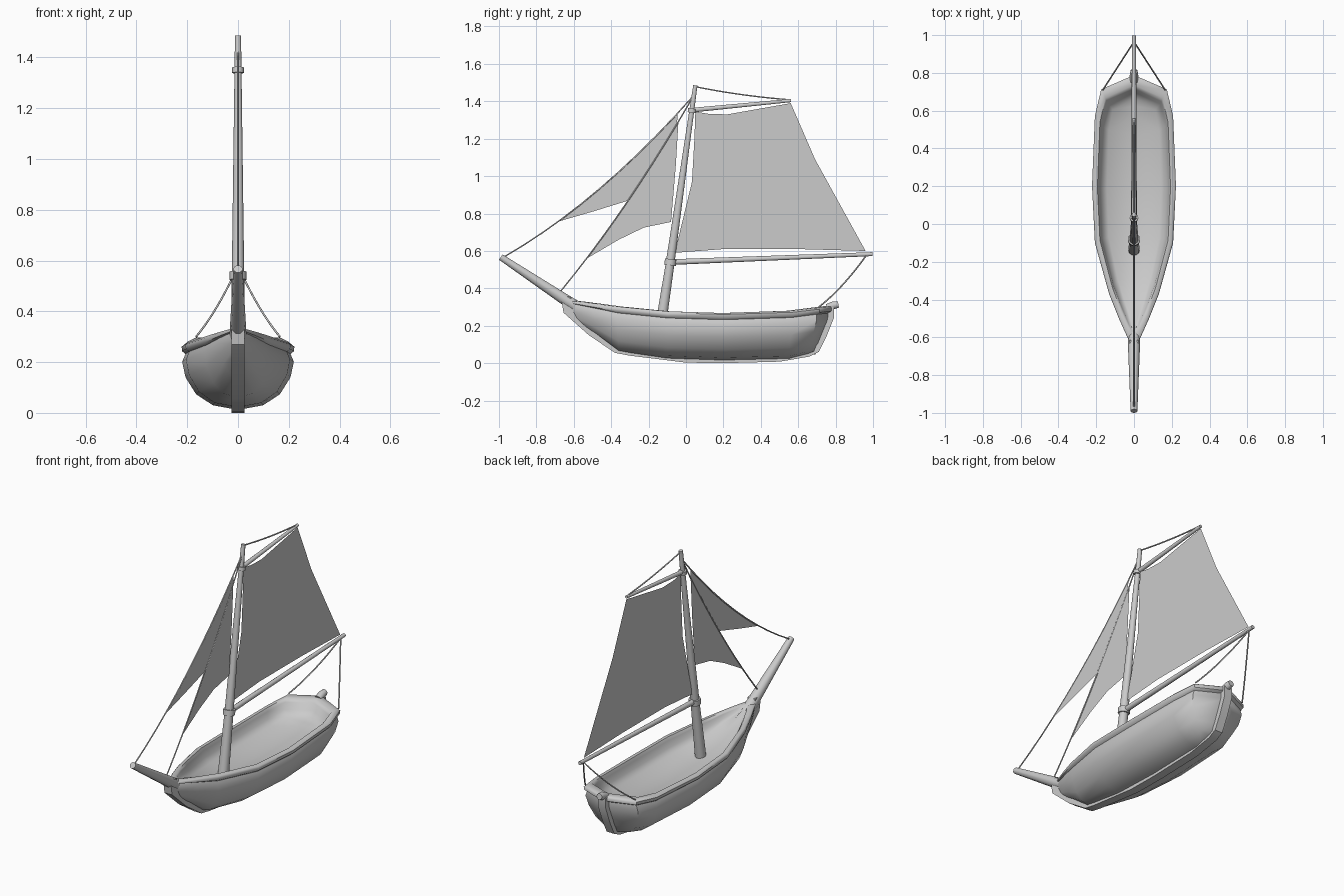
import bpy, bmesh
from mathutils import Vector

if "Cube" in bpy.data.objects:
    bpy.data.objects.remove(bpy.data.objects["Cube"])


def finish(name, bm, smooth=None):
    mesh = bpy.data.meshes.new(name)
    bm.to_mesh(mesh)
    bm.free()
    ob = bpy.data.objects.new(name, mesh)
    bpy.context.collection.objects.link(ob)
    if smooth:
        bpy.ops.object.select_all(action='DESELECT')
        bpy.context.view_layer.objects.active = ob
        ob.select_set(True)
        bpy.ops.object.shade_smooth_by_angle(angle=smooth)
    return ob


def tube(name, pts, radii, res=3):
    """Round spar or rope along points; radii gives one radius per point."""
    cu = bpy.data.curves.new(name, 'CURVE')
    cu.dimensions = '3D'
    cu.bevel_depth = 1.0
    cu.bevel_resolution = res
    cu.use_fill_caps = True
    sp = cu.splines.new('POLY')
    sp.points.add(len(pts) - 1)
    for p, co, r in zip(sp.points, pts, radii):
        p.co = (*co, 1)
        p.radius = r
    sp.use_smooth = True
    ob = bpy.data.objects.new(name, cu)
    bpy.context.collection.objects.link(ob)
    return ob


def sag_curve(a, b, sag, n=10):
    a, b = Vector(a), Vector(b)
    return [a.lerp(b, i / n) - Vector((0, 0, sag * 4 * i / n * (1 - i / n))) for i in range(n + 1)]


def rope(name, a, b, sag=0.0, r=0.004):
    pts = sag_curve(a, b, sag)
    return tube(name, pts, [r] * len(pts), 1)


def sail(name, outline, x=0.0):
    bm = bmesh.new()
    f = bm.faces.new([bm.verts.new((x, y, z)) for y, z in outline])
    bmesh.ops.triangulate(bm, faces=[f])
    return finish(name, bm)


# Hull: stations (sheer y, half width, sheer z, keel y, keel z), bow to stern
stations = [(-.65, 0, .335, -.63, .26), (-.6, .033, .33, -.58, .215),
            (-.5, .078, .318, -.48, .15), (-.37, .13, .302, -.36, .06),
            (-.1, .205, .277, -.1, .022), (.2, .22, .268, .2, .012),
            (.57, .205, .28, .55, .02), (.71, .172, .296, .65, .045),
            (.785, 0, .305, .69, .045)]
# Cross-section rows (width factor, height factor, length factor)
rows = [(0, 0, 1), (.45, .07, 1), (.75, .24, 1), (.94, .5, 1), (1, .74, 1),
        (.94, .86, .985), (1, .9, 1.005), (1.01, .97, 1.005), (.97, 1, .995),
        (.88, 1, .93), (.84, .93, .9), (.8, .78, .89), (.65, .68, .85), (0, .63, .8)]
bm = bmesh.new()
for s in (1, -1):
    grid = []
    for fw, fh, fl in rows:
        line = []
        for ys, w, zs, yk, zk in stations:
            y = yk + (ys - yk) * min(1, fh * 1.1)
            line.append(bm.verts.new((s * w * fw, .1 + (y - .1) * fl, zk + (zs - zk) * fh)))
        grid.append(line)
    for a, b in zip(grid, grid[1:]):
        for i in range(len(a) - 1):
            bm.faces.new((a[i], a[i + 1], b[i + 1], b[i]))
bmesh.ops.remove_doubles(bm, verts=bm.verts, dist=1e-5)
bmesh.ops.dissolve_degenerate(bm, edges=bm.edges, dist=1e-5)
bmesh.ops.recalc_face_normals(bm, faces=bm.faces)
finish("hull", bm, 0.9)

# Keel, stem and stern post in one strip
path = [(-.67, .36), (-.655, .27), (-.52, .15), (-.38, .055), (-.3, .04), (0, .003), (.2, 0),
        (.5, .008), (.66, .035), (.71, .06), (.75, .14), (.79, .24), (.79, .3)]
bm = bmesh.new()
strip = []
for y, z in path:
    iy, iz = .1 + (y - .1) * .93, z + (.3 - z) * .1
    strip.append([bm.verts.new(c) for c in ((-.025, y, z), (.025, y, z), (.025, iy, iz), (-.025, iy, iz))])
for a, b in zip(strip, strip[1:]):
    for i in range(4):
        j = (i + 1) % 4
        bm.faces.new((a[i], a[j], b[j], b[i]))
bm.faces.new(strip[0])
bm.faces.new(strip[-1])
bmesh.ops.recalc_face_normals(bm, faces=bm.faces)
finish("keel", bm, 0.6)

# Spars
tube("mast", [(0, -.142, .16), (0, -.09, .5), (0, .05, 1.485)], [.031, .025, .012])
tube("bowsprit", [(0, -.55, .28), (0, -.64, .335), (0, -.99, .567)], [.034, .032, .018])
tube("boom", [(0, -.085, .54), (0, .998, .583)], [.016, .011])
tube("gaff", [(0, .035, 1.353), (0, .56, 1.404)], [.013, .009])
for name, y, z, r, h in (("boom_collar", -.083, .54, .033, .016), ("gaff_collar", .032, 1.35, .023, .011)):
    tube(name, [(0, y - .146 * h, z - h), (0, y + .146 * h, z + h)], [r, r])
tube("rudder_head", [(0, .755, .295), (0, .79, .31), (0, .815, .314)], [.022, .022, .018])

# Rigging
rope("forestay", (0, .04, 1.43), (0, -.97, .57), .07)
rope("inner_stay", (0, .035, 1.42), (0, -.67, .385), .045)
rope("gaff_line", (0, .05, 1.478), (0, .56, 1.408), .008)
for s, side in ((1, "right"), (-1, "left")):
    rope("sheet_" + side, (s * .165, .71, .3), (0, .965, .578), .02)

# Sails
sail("mainsail", [(.05, 1.345), (.12, 1.333), (.22, 1.33), (.38, 1.345), (.56, 1.39), (.69, 1.09),
                  (.8, .86), (.96, .6), (.6, .61), (.2, .61), (-.06, .59), (0, .77), (.032, .97), (.045, 1.2)])


def luff(a, b, sag, y0, y1):
    pts = [(p.y, p.z) for p in sag_curve(a, b, sag, 24)]
    return [p for p in pts if y0 <= p[0] <= y1]


sail("outer_jib", [(-.69, .755)] + luff((0, -.97, .57), (0, .04, 1.43), .07, -.67, -.03)
     + [(-.045, 1.34), (-.09, 1.24), (-.095, 1.1), (-.075, .9), (-.29, .875), (-.5, .81)], .002)
sail("inner_jib", [(-.53, .56)] + luff((0, -.67, .385), (0, .035, 1.42), .045, -.51, -.04)
     + [(-.04, 1.3), (-.055, 1.05), (-.08, .755), (-.225, .725), (-.36, .66)], -.002)
